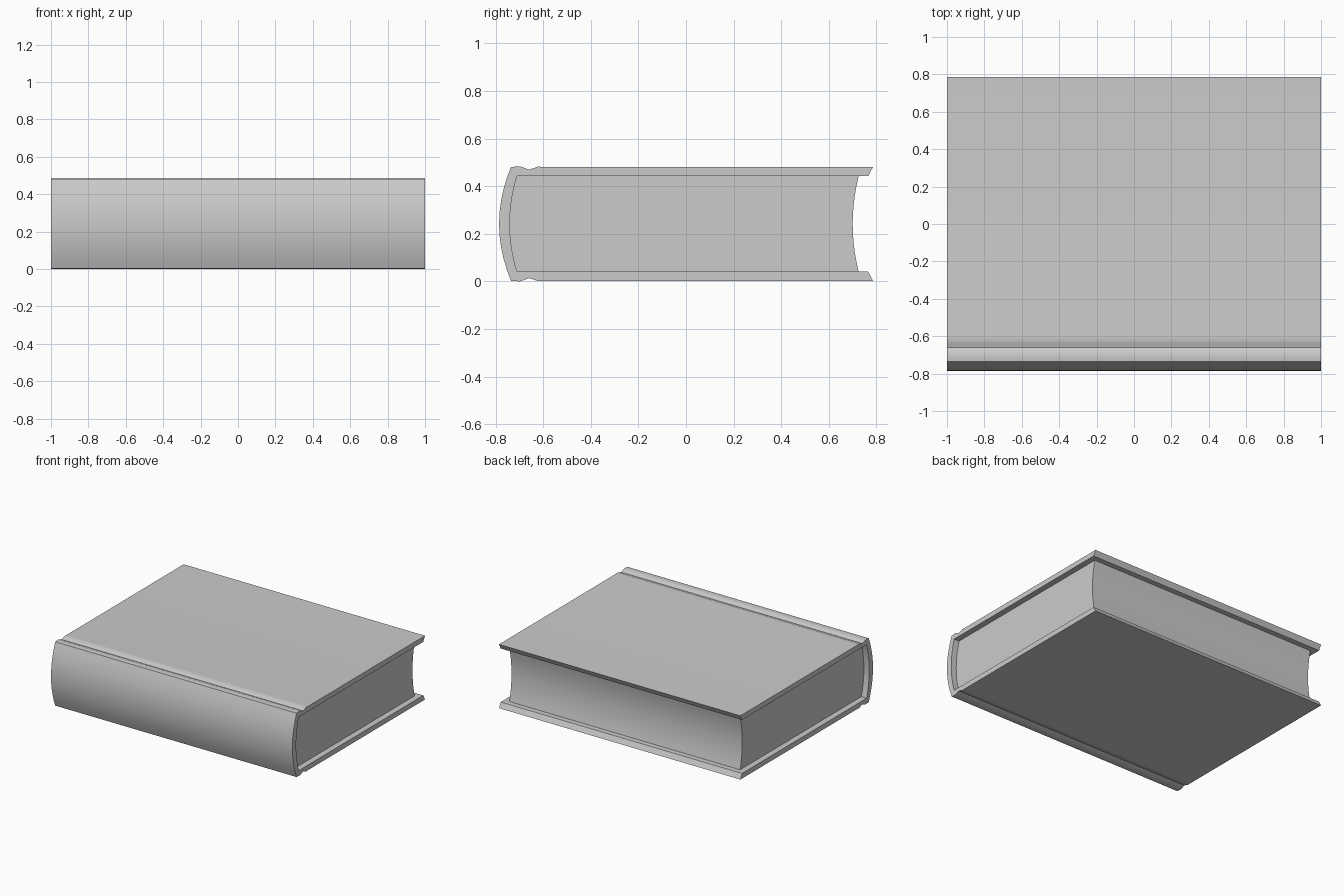
import bpy, bmesh

if "Cube" in bpy.data.objects:
    bpy.data.objects.remove(bpy.data.objects["Cube"])

MID = 0.2415      # height of the book's plane of symmetry


def arc(y_edge, y_mid, half, n=10):
    """Shallow bow from top (+half) to bottom (-half), as (y, z offset) points."""
    pts = []
    for i in range(n + 1):
        t = 1 - 2 * i / n
        pts.append((y_mid + (y_edge - y_mid) * t * t, half * t))
    return pts


def flip(pts):
    return [(y, -z) for y, z in reversed(pts)]


def extrude_profile(name, pts, half_x):
    bm = bmesh.new()
    face = bm.faces.new([bm.verts.new((-half_x, y, z + MID)) for y, z in pts])
    ext = bmesh.ops.extrude_face_region(bm, geom=[face], use_keep_orig=True)
    verts = [v for v in ext["geom"] if isinstance(v, bmesh.types.BMVert)]
    bmesh.ops.translate(bm, verts=verts, vec=(2 * half_x, 0, 0))
    bmesh.ops.recalc_face_normals(bm, faces=bm.faces)
    # clean fill for the concave end caps
    bmesh.ops.triangulate(bm, faces=[f for f in bm.faces if len(f.verts) > 4])
    mesh = bpy.data.meshes.new(name)
    bm.to_mesh(mesh)
    bm.free()
    ob = bpy.data.objects.new(name, mesh)
    bpy.context.collection.objects.link(ob)
    bpy.ops.object.select_all(action='DESELECT')
    ob.select_set(True)
    bpy.context.view_layer.objects.active = ob
    bpy.ops.object.shade_smooth_by_angle(angle=0.5)
    return ob


INNER = 0.2005    # half thickness of the page block

# Cover: one board with hinge groove and bevelled fore edge, mirrored, plus spine
board = [(-0.715, 0.2405), (-0.697, 0.2415), (-0.68, 0.236), (-0.66, 0.228),
         (-0.64, 0.234), (-0.622, 0.2405), (-0.60, 0.239),
         (0.785, 0.239), (0.765, INNER)]
spine_out = arc(-0.735, -0.785, 0.239)
spine_in = arc(-0.71, -0.74, INNER)
cover = board + spine_in + flip(board) + spine_out[::-1]
extrude_profile("cover", cover, 1.0)

# Page block: rounded back against the spine, hollow fore edge
pages = arc(0.725, 0.70, INNER) + spine_in[::-1]
extrude_profile("pages", pages, 0.956)
